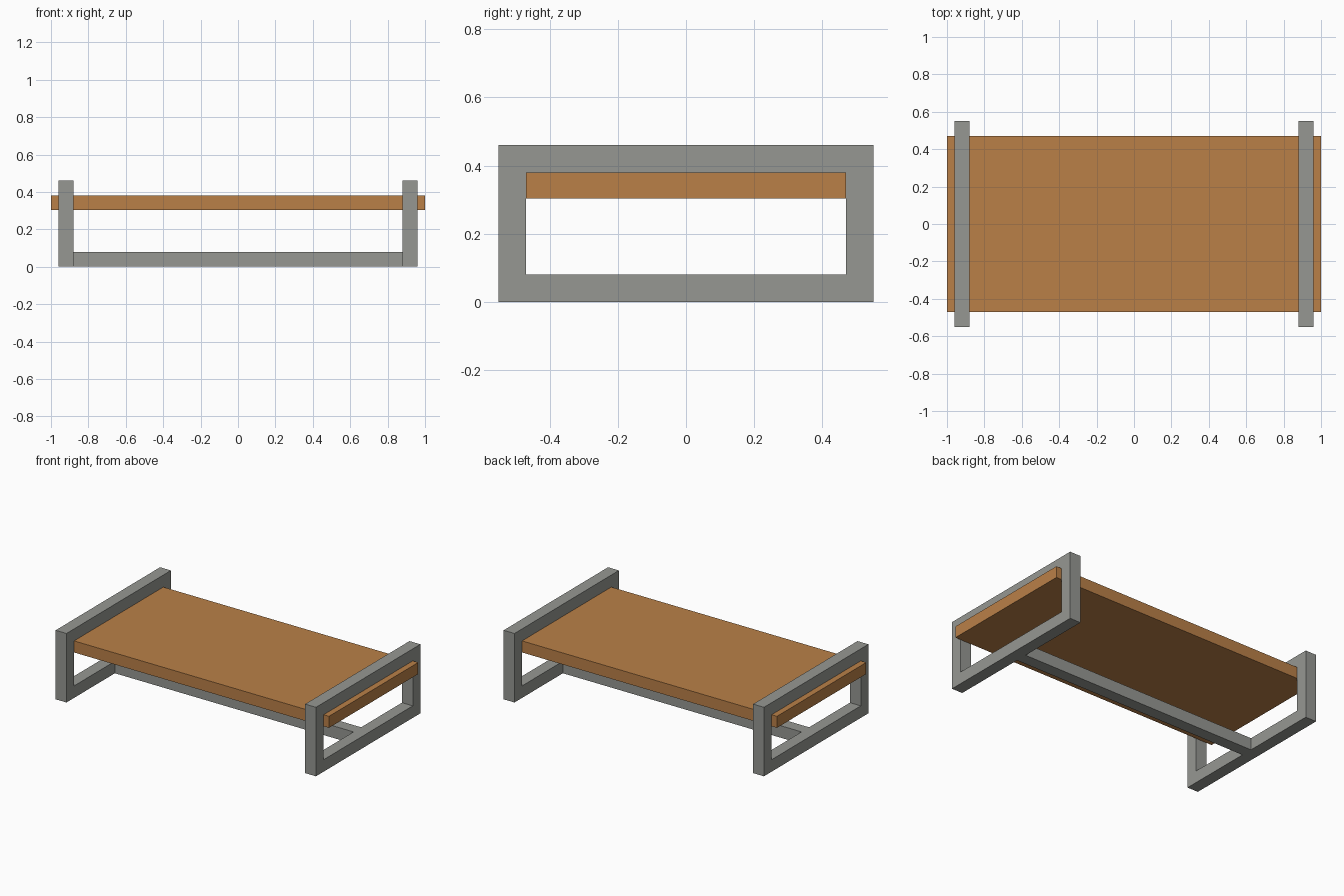
import bpy
import bmesh

if "Cube" in bpy.data.objects:
    bpy.data.objects.remove(bpy.data.objects["Cube"])


def material(name, rgb):
    m = bpy.data.materials.new(name)
    m.diffuse_color = (*rgb, 1.0)
    m.use_nodes = True
    m.node_tree.nodes["Principled BSDF"].inputs["Base Color"].default_value = m.diffuse_color
    return m


wood = material("warm wood", (0.49, 0.216, 0.064))
metal = material("grey metal", (0.305, 0.313, 0.29))


def add_object(name, bm, mat):
    bmesh.ops.recalc_face_normals(bm, faces=bm.faces[:])
    mesh = bpy.data.meshes.new(name)
    bm.to_mesh(mesh)
    bm.free()
    mesh.materials.append(mat)
    obj = bpy.data.objects.new(name, mesh)
    bpy.context.collection.objects.link(obj)
    return obj


def box(name, lo, hi, mat):
    bm = bmesh.new()
    bmesh.ops.create_cube(bm, size=1.0)
    for v in bm.verts:
        for i in range(3):
            v.co[i] = (lo[i] + hi[i]) / 2 + v.co[i] * (hi[i] - lo[i])
    return add_object(name, bm, mat)


def loop_frame(name, x0, x1, half_y, height, bar, mat):
    """Closed rectangular loop in the YZ plane, extruded along x."""
    bm = bmesh.new()

    def ring(inset):
        y, lo, hi = half_y - inset, inset, height - inset
        return [bm.verts.new((x0, a, b))
                for a, b in ((-y, lo), (y, lo), (y, hi), (-y, hi))]

    outer, inner = ring(0), ring(bar)
    faces = []
    for i in range(4):
        j = (i + 1) % 4
        faces.append(bm.faces.new((outer[i], outer[j], inner[j], inner[i])))
    ext = bmesh.ops.extrude_face_region(bm, geom=faces, use_keep_orig=True)
    moved = [g for g in ext["geom"] if isinstance(g, bmesh.types.BMVert)]
    bmesh.ops.translate(bm, verts=moved, vec=(x1 - x0, 0, 0))
    return add_object(name, bm, mat)


BAR = 0.08

# End frames
loop_frame("left_frame", -0.96, -0.96 + BAR, 0.55, 0.46, BAR, metal)
loop_frame("right_frame", 0.96 - BAR, 0.96, 0.55, 0.46, BAR, metal)

# Floor stretcher joining the frames
box("stretcher", (-0.88, -BAR / 2, 0), (0.88, BAR / 2, BAR), metal)

# Table top passing through both frames
box("table_top", (-1, -0.47, 0.303), (1, 0.47, 0.38), wood)
